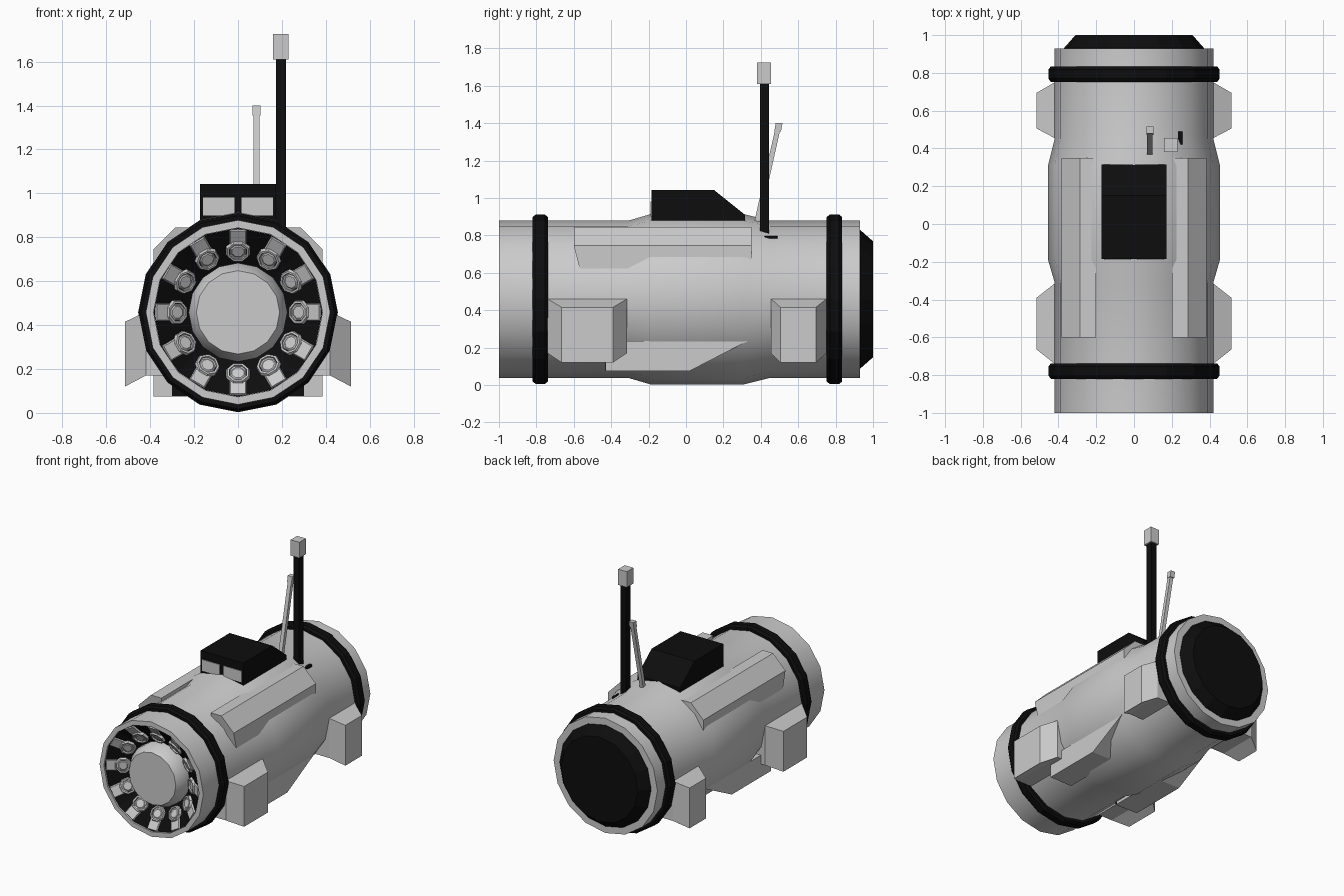
import bpy, bmesh, math
from mathutils import Matrix

if "Cube" in bpy.data.objects:
    bpy.data.objects.remove(bpy.data.objects["Cube"])

ZC = 0.458  # height of the hull axis

black = bpy.data.materials.new("black")
black.diffuse_color = (0.004, 0.004, 0.004, 1)
black.use_nodes = True
black.node_tree.nodes["Principled BSDF"].inputs["Base Color"].default_value = black.diffuse_color


def finish(name, bm, mat=None, smooth=False):
    bmesh.ops.recalc_face_normals(bm, faces=bm.faces)
    me = bpy.data.meshes.new(name)
    bm.to_mesh(me)
    bm.free()
    ob = bpy.data.objects.new(name, me)
    bpy.context.collection.objects.link(ob)
    if mat:
        me.materials.append(mat)
    if smooth:
        bpy.ops.object.select_all(action='DESELECT')
        bpy.context.view_layer.objects.active = ob
        ob.select_set(True)
        bpy.ops.object.shade_smooth_by_angle(angle=math.radians(30))
    return ob


def lathe(name, profile, n=16, z=ZC, mat=None, smooth=False, closed=False, turn=0.0):
    """Revolve (radius, y) points around the y axis."""
    bm = bmesh.new()
    rings = []
    for r, y in profile:
        angles = [turn + 2 * math.pi * i / n for i in range(n)]
        rings.append([bm.verts.new((r * math.cos(a), y, z + r * math.sin(a))) for a in angles])
    pairs = list(zip(rings, rings[1:]))
    if closed:
        pairs.append((rings[-1], rings[0]))
    else:
        bm.faces.new(rings[0])
        bm.faces.new(rings[-1])
    for a, b in pairs:
        for i in range(n):
            j = (i + 1) % n
            bm.faces.new((a[i], a[j], b[j], b[i]))
    return finish(name, bm, mat, smooth)


def loft(name, a, b, mat=None):
    """Solid between two matching outlines."""
    bm = bmesh.new()
    va = [bm.verts.new(p) for p in a]
    vb = [bm.verts.new(p) for p in b]
    bm.faces.new(va)
    bm.faces.new(vb)
    for i in range(len(a)):
        j = (i + 1) % len(a)
        bm.faces.new((va[i], va[j], vb[j], vb[i]))
    return finish(name, bm, mat)


def box(name, x0, x1, y0, y1, z0, z1, mat=None):
    rect = [(x0, y0), (x1, y0), (x1, y1), (x0, y1)]
    return loft(name, [(x, y, z0) for x, y in rect], [(x, y, z1) for x, y in rect], mat)


# Hull with swollen middle, front rim and conical bowl
lathe("hull", [(0.22, -0.87), (0.385, -0.985), (0.385, -1.0), (0.42, -1.0), (0.42, -0.31),
               (0.455, -0.19), (0.455, 0.31), (0.42, 0.45), (0.42, 0.93)], smooth=True)
lathe("bowl_lining", [(0.22, -0.874), (0.384, -0.989), (0.384, -0.98), (0.22, -0.865)],
      mat=black, closed=True)
lathe("front_hub", [(0.225, -0.85), (0.225, -0.93), (0.19, -0.99)], smooth=True)
lathe("rear_cap", [(0.37, 0.92), (0.37, 0.932), (0.31, 1.0)], mat=black)

# Black bands
for name, y0, y1 in (("front_band", -0.82, -0.738), ("rear_band", 0.752, 0.835)):
    lathe(name, [(0.41, y0), (0.44, y0), (0.453, y0 + 0.017), (0.453, y1 - 0.017),
                 (0.44, y1), (0.41, y1)], mat=black, closed=True)

# Ring of twelve nozzles tilted towards the axis
t = math.pi / 8
parts = [
    lathe("nozzle_ring", [(0.058, 0.03), (0.058, -0.01), (0.053, -0.022), (0.043, -0.022),
                          (0.043, 0.03)], 8, 0, closed=True, turn=t),
    lathe("nozzle_well", [(0.043, 0.02), (0.043, -0.008)], 8, 0, black, turn=t),
    lathe("nozzle_plug", [(0.035, 0.02), (0.035, -0.012), (0.029, -0.016)], 8, 0, turn=t),
    loft("nozzle_mount",
         [(-0.055, 0.02, -0.05), (0.055, 0.02, -0.05), (0.055, 0.02, 0.118), (-0.055, 0.02, 0.118)],
         [(-0.035, -0.012, -0.04), (0.035, -0.012, -0.04), (0.035, -0.012, 0.112), (-0.035, -0.012, 0.112)]),
]
for i in range(12):
    m = (Matrix.Translation((0, 0, ZC)) @ Matrix.Rotation(i * math.pi / 6, 4, 'Y')
         @ Matrix.Translation((0, -0.92, 0.285)) @ Matrix.Rotation(math.radians(35), 4, 'X'))
    for p in parts:
        ob = p if i == 0 else p.copy()
        if i:
            bpy.context.collection.objects.link(ob)
        ob.matrix_world = m

for s, side in ((1, "right"), (-1, "left")):
    # Tapered side pods
    for end, b0, b1, o0, o1 in (("front", -0.74, -0.315, -0.665, -0.39), ("rear", 0.455, 0.75, 0.505, 0.695)):
        base = [(b0, 0.17), (b1, 0.17), (b1, 0.46), (b0, 0.46)]
        outer = [(o0, 0.12), (o1, 0.12), (o1, 0.415), (o0, 0.415)]
        pod = loft(f"{end}_{side}_pod", [(s * 0.42, y, z) for y, z in base],
                   [(s * 0.515, y, z) for y, z in outer])
        # root continuing into the hull
        box(f"{end}_{side}_pod_root", s * 0.3, s * 0.42, b0, b1, 0.17, 0.46)

    # Upper strake
    sec = [(0.2, 0.845, -0.6), (0.285, 0.845, -0.6), (0.385, 0.745, -0.6),
           (0.385, 0.62, -0.568), (0.2, 0.62, -0.568)]
    loft(f"{side}_strake", [(s * x, y, z) for x, z, y in sec], [(s * x, 0.35, z) for x, z, y in sec])

    # Lower skid with dark intake
    side_view = [(-0.43, 0.075), (0.02, 0.075), (0.33, 0.235), (-0.43, 0.235)]
    loft(f"{side}_skid", [(s * 0.385, y, z) for y, z in side_view],
         [(s * 0.2, y, z) for y, z in side_view])
    box(f"{side}_skid_intake", s * 0.2, s * 0.3, -0.434, -0.42, 0.077, 0.23, black)

    # Cabin windows
    box(f"{side}_window", s * 0.015, s * 0.16, -0.19, -0.18, 0.90, 0.982)

# Cabin
cab = [(-0.185, 0.8), (-0.185, 1.042), (0.15, 1.042), (0.315, 0.91), (0.315, 0.8)]
loft("cabin", [(-0.173, y, z) for y, z in cab], [(0.173, y, z) for y, z in cab], black)

# Periscope mast and head
box("mast", 0.174, 0.218, 0.395, 0.445, 0.8, 1.61, black)
box("mast_head", 0.16, 0.23, 0.38, 0.455, 1.61, 1.725)
box("mast_foot", 0.225, 0.257, 0.42, 0.49, 0.78, 0.797, black)


# Leaning aerial
def tube_section(y, z, w):
    return [(0.084 + w * i, y + w * j, z) for i, j in ((-1, -1), (1, -1), (1, 1), (-1, 1))]


loft("aerial", tube_section(0.37, 0.83, 0.014), tube_section(0.49, 1.365, 0.014))
loft("aerial_tip", tube_section(0.49, 1.355, 0.018), tube_section(0.498, 1.4, 0.018))
